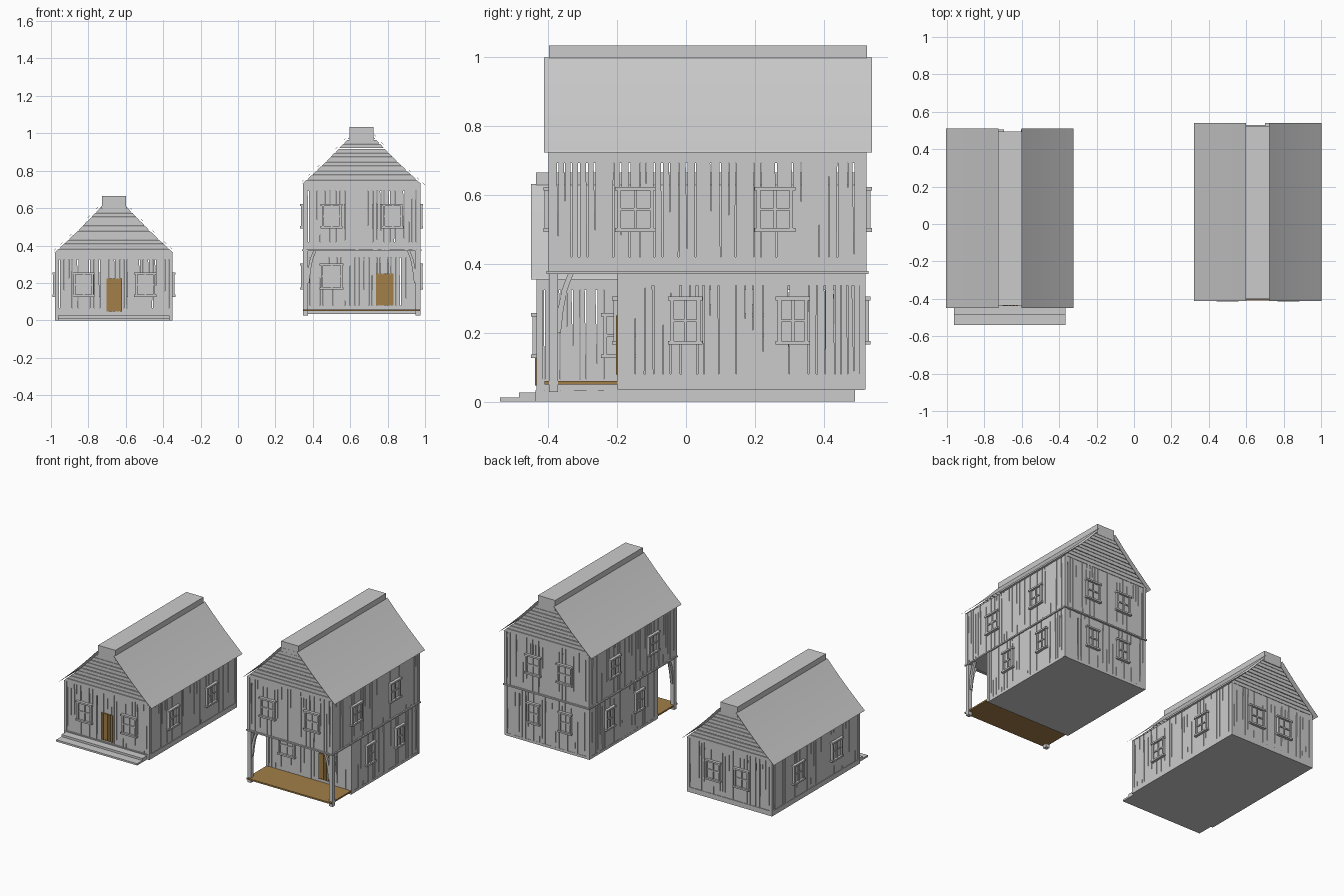
import bpy, bmesh, random
from mathutils import Vector

if "Cube" in bpy.data.objects:
    bpy.data.objects.remove(bpy.data.objects["Cube"])

random.seed(4)
parts = {}


def hexa(name, face, bottom, top, z, n):
    """Box in wall coordinates: u range at bottom and top, z range, outward range n."""
    bm = parts.setdefault(name, bmesh.new())
    (ox, oy), (ux, uy), (nx, ny) = face
    v = []
    for zz, us in ((z[0], bottom), (z[1], top)):
        for u, d in ((us[0], n[0]), (us[1], n[0]), (us[1], n[1]), (us[0], n[1])):
            v.append(bm.verts.new((ox + u * ux + d * nx, oy + u * uy + d * ny, zz)))
    for f in ((0, 1, 2, 3), (4, 5, 6, 7), (0, 1, 5, 4), (1, 2, 6, 5), (2, 3, 7, 6), (3, 0, 4, 7)):
        bm.faces.new([v[i] for i in f])


def slab(name, x, y, z):
    hexa(name, ((0, 0), (1, 0), (0, 1)), x, x, z, y)


def walls(x, y):
    """Four wall frames; u equals world x or y."""
    return {"front": ((0, y[0]), (1, 0), (0, -1)), "back": ((0, y[1]), (1, 0), (0, 1)),
            "left": ((x[0], 0), (0, 1), (-1, 0)), "right": ((x[1], 0), (0, 1), (1, 0))}


def plank_wall(name, face, u, z, seed):
    """Irregular upright planks with slits, backed by a beam at top and bottom."""
    rnd = random.Random(seed)
    a, (b, t) = u[0], z
    while a < u[1] - 0.004:
        w = rnd.uniform(0.017, 0.031)
        e = a + w if a + w < u[1] - 0.014 else u[1]
        gt, gb = rnd.uniform(-0.002, 0.007), rnd.uniform(-0.003, 0.0045)
        last = e == u[1]
        lift = rnd.uniform(-0.003, 0.0)
        hexa(name + "_planks", face, (a, e if last else e - gb), (a, e if last else e - gt),
             z, (-0.012, lift))
        a = e
    for zz in ((b, b + 0.045), (t - 0.038, t)):
        hexa(name + "_beams", face, (u[0] + 0.002, u[1] - 0.002), (u[0] + 0.002, u[1] - 0.002),
             zz, (-0.022, -0.004))


def window(name, face, c, w, z):
    """Frame with head, sill, stiles, cross bars and pane."""
    l, r = c - w / 2, c + w / 2

    def bar(u0, u1, z0, z1, d):
        hexa(name + "_windows", face, (u0, u1), (u0, u1), (z0, z1), (-0.008, d))
    t = 0.011
    bar(l + 0.006, r - 0.006, z[0] + 0.004, z[1] - 0.004, 0.003)
    for zz in (z[0], z[1] - t):
        bar(l, r, zz, zz + t, 0.017)
    for uu in (l + 0.006, r - 0.006 - t):
        bar(uu, uu + t, z[0] + t, z[1] - t, 0.013)
    m = (z[0] + z[1]) / 2
    bar(c - 0.004, c + 0.004, z[0] + t, z[1] - t, 0.009)
    bar(l + t, r - t, m - 0.004, m + 0.004, 0.009)


def door(name, face, u, z):
    n, gap = 5, 0.0025
    w = (u[1] - u[0]) / n
    for i in range(n):
        s = (u[0] + i * w + gap / 2, u[0] + (i + 1) * w - gap / 2)
        hexa(name + "_door", face, s, s, z, (-0.006, 0.006))
    hexa(name + "_door", face, (u[0] + .003, u[1] - .003), (u[0] + .003, u[1] - .003),
         (z[0] + .004, z[1] - .004), (-0.006, 0.003))


def curve(t):
    p, q, r = Vector((0.335, 0.0)), Vector((0.185, 0.135)), Vector((0.068, 0.264))
    return p * (1 - t) ** 2 + q * 2 * t * (1 - t) + r * t * t


def roof(name, cx, y, eave, gable_y):
    """Overlapping flared roof boards, ridge cap and gable boarding."""
    rows = 11
    for s in (-1, 1):
        for i in range(rows):
            a, b = curve(i / rows), curve((i + 1) / rows)
            d = (b - a).normalized()
            nrm = Vector((d.y, d.x))
            b = b + d * 0.005
            prof = [a, a + nrm * 0.008, b + nrm * 0.001, b - nrm * 0.004]
            bm = parts.setdefault(name + "_roof", bmesh.new())
            rings = [[bm.verts.new((cx + s * p.x, yy, eave + p.y)) for p in prof] for yy in y]
            bm.faces.new(rings[0])
            bm.faces.new(rings[1])
            for k in range(4):
                m = (k + 1) % 4
                bm.faces.new((rings[0][k], rings[0][m], rings[1][m], rings[1][k]))
    slab(name + "_ridge_cap", (cx - 0.064, cx + 0.064), (y[0] + 0.015, y[1] - 0.015),
         (eave + 0.235, eave + 0.305))
    for yy, out in ((gable_y[0], -1), (gable_y[1], 1)):
        face = ((cx, yy), (1, 0), (0, out))
        rnd = random.Random(7)
        for i in range(rows):
            a, b = curve(i / rows), curve((i + 1) / rows)
            ha, hb = a.x - 0.016, b.x - 0.012
            hexa(name + "_gable_boards", face, (-ha, ha), (-hb, hb),
                 (eave + a.y, eave + b.y - rnd.uniform(0.002, 0.006)), (-0.012, 0.001))


def corners(name, x, y, z):
    s = 0.018
    for xx in (x[0] - 0.002, x[1] + 0.002 - s):
        for yy in (y[0] - 0.002, y[1] + 0.002 - s):
            slab(name + "_corner_posts", (xx, xx + s), (yy, yy + s), z)


# Small single-storey house
X, Y, N = (-0.976, -0.352), (-0.432, 0.488), "cottage"
W = walls(X, Y)
slab(N + "_base", (X[0] - .002, X[1] + .002), (Y[0] - .004, Y[1] + .002), (0, 0.033))
slab(N + "_lower_step", (-0.963, -0.366), (-0.54, -0.43), (0, 0.012))
slab(N + "_upper_step", (-0.963, -0.366), (-0.485, -0.43), (0, 0.026))
for side, f in W.items():
    span = X if side in ("front", "back") else Y
    plank_wall(N, f, span, (0.02, 0.362), 11 if span is X else 12)
corners(N, X, Y, (0.02, 0.362))
for side, cs in (("front", (-0.826, -0.496)), ("back", (-0.755, -0.545)),
                 ("left", (-0.187, 0.215)), ("right", (-0.187, 0.215))):
    for c in cs:
        window(N, W[side], c, 0.118, (0.126, 0.257))
door(N, W["front"], (-0.704, -0.619), (0.046, 0.224))
roof(N, -0.664, (-0.45, 0.51), 0.36, Y)

# Tall two-storey house: recessed ground floor, jettied upper floor
X, YU, YL, N = (0.349, 0.973), (-0.397, 0.522), (-0.197, 0.518), "townhouse"
U, L = walls(X, YU), walls(X, YL)
slab(N + "_ground_floor", X, YL, (0.033, 0.05))
slab(N + "_upper_floor", (X[0] + .004, X[1] - .004), (YU[0] + .004, YU[1] - .004), (0.372, 0.39))
for side in U:
    wide = side in ("front", "back")
    plank_wall(N + "_lower", L[side], X if wide else YL, (0.035, 0.375), 21 if wide else 22)
    plank_wall(N + "_upper", U[side], X if wide else YU, (0.375, 0.73), 23 if wide else 24)
    s = X if wide else YU
    s = (s[0] - .005, s[1] + .005)
    hexa(N + "_floor_trim", U[side], s, s, (0.37, 0.379), (-0.01, 0.007))
corners(N + "_lower", X, YL, (0.035, 0.375))
corners(N + "_upper", X, YU, (0.375, 0.73))
for side, cs in (("front", (0.501, 0.827)), ("back", (0.525, 0.76)),
                 ("left", (-0.147, 0.258)), ("right", (-0.147, 0.258))):
    for c in cs:
        window(N + "_upper", U[side], c, 0.118, (0.492, 0.623))
for side, cs in (("front", (0.501,)), ("back", (0.525, 0.76)),
                 ("left", (-0.002, 0.31)), ("right", (-0.002, 0.31))):
    for c in cs:
        w = 0.128 if side == "front" else 0.1
        window(N + "_lower", L[side], c, w, (0.165, 0.304))
door(N, L["front"], (0.736, 0.832), (0.078, 0.25))
roof(N, 0.661, (-0.412, 0.54), 0.728, YU)

# Porch: brown deck, posts and curved braces
slab("porch_deck", (X[0], X[1]), (-0.41, -0.197), (0.049, 0.059))
for x0 in (X[0] - 0.002, X[1] - 0.024):
    slab("porch_posts", (x0, x0 + 0.026), (-0.397, -0.371), (0.027, 0.376))


def brace(face, start, s):
    pts = [(0.0, 0.2), (0.008, 0.27), (0.019, 0.325), (0.038, 0.374)]
    for (a, za), (b, zb) in zip(pts, pts[1:]):
        hexa("porch_braces", face, (start + s * (a - .008), start + s * (a + .008)),
             (start + s * (b - .008), start + s * (b + .008)), (za, zb), (-0.02, -0.005))


brace(U["left"], -0.371, 1)
brace(U["right"], -0.371, 1)
brace(U["front"], X[0] + 0.024, 1)
brace(U["front"], X[1] - 0.024, -1)

# Turn the collected parts into objects
wood = bpy.data.materials.new("brown_wood")
wood.diffuse_color = (0.36, 0.21, 0.065, 1)
wood.use_nodes = True
wood.node_tree.nodes["Principled BSDF"].inputs["Base Color"].default_value = wood.diffuse_color
for name, bm in parts.items():
    bmesh.ops.recalc_face_normals(bm, faces=bm.faces[:])
    me = bpy.data.meshes.new(name)
    bm.to_mesh(me)
    bm.free()
    if name.endswith("_door") or name == "porch_deck":
        me.materials.append(wood)
    bpy.context.collection.objects.link(bpy.data.objects.new(name, me))
